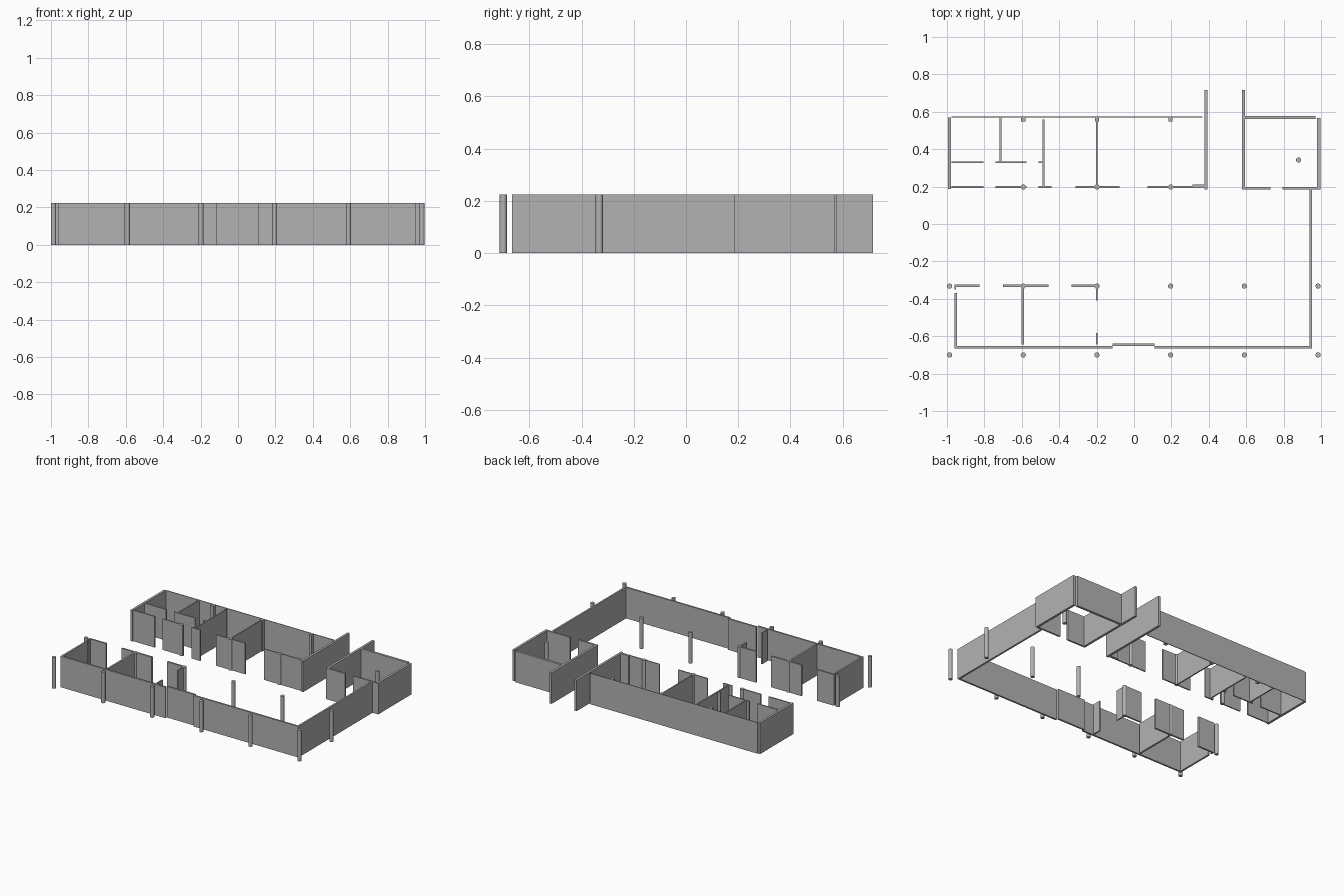
import bpy
import bmesh
from mathutils import Matrix, Vector

default_cube = bpy.data.objects.get("Cube")
if default_cube:
    bpy.data.objects.remove(default_cube, do_unlink=True)

HEIGHT = .225
THICK, MEDIUM, SLIM, SHEET = .017, .013, .009, .005
COLUMN_RADIUS = .0138

# Single plaster colour
plaster = bpy.data.materials.new("plaster_grey")
plaster.use_nodes = True
GREY = (.45, .45, .45, 1)
plaster.diffuse_color = GREY
plaster.node_tree.nodes["Principled BSDF"].inputs["Base Color"].default_value = GREY


def finish(name, mesh_builder):
    """Turn a bmesh into a named, coloured object."""
    mesh = bpy.data.meshes.new(name)
    mesh_builder.to_mesh(mesh)
    mesh_builder.free()
    mesh.materials.append(plaster)
    part = bpy.data.objects.new(name, mesh)
    bpy.context.scene.collection.objects.link(part)
    return part


def block(name, x_range, y_range):
    """Full-height box covering a rectangle of the floor plan."""
    builder = bmesh.new()
    size = Vector((x_range[1] - x_range[0], y_range[1] - y_range[0], HEIGHT))
    centre = Vector((sum(x_range), sum(y_range), HEIGHT)) / 2
    bmesh.ops.create_cube(
        builder, size=1,
        matrix=Matrix.Translation(centre) @ Matrix.Diagonal(size).to_4x4())
    return finish(name, builder)


def wall_across(name, y, thickness, *spans):
    """Wall pieces running left to right, with door gaps between the spans."""
    for span in spans:
        block(name, span, (y - thickness / 2, y + thickness / 2))


def wall_deep(name, x, thickness, *spans):
    """Wall pieces running front to back, with door gaps between the spans."""
    for span in spans:
        block(name, (x - thickness / 2, x + thickness / 2), span)


def column(name, x, y):
    """Round structural column."""
    builder = bmesh.new()
    bmesh.ops.create_cone(
        builder, cap_ends=True, segments=24,
        radius1=COLUMN_RADIUS, radius2=COLUMN_RADIUS, depth=HEIGHT,
        matrix=Matrix.Translation((x, y, HEIGHT / 2)))
    part = finish(name, builder)
    bpy.ops.object.select_all(action="DESELECT")
    part.select_set(True)
    bpy.context.view_layer.objects.active = part
    bpy.ops.object.shade_smooth_by_angle()


# Rear wing: outer shell
wall_deep("rear_wing_end_wall", -.986, THICK, (.187, .57))
wall_across("rear_wing_back_wall", .573, SHEET, (-.977, .367))
wall_deep("passage_wall_inner", .385, THICK, (.185, .717))

# Rear wing: rooms and corridor fronts
wall_across("rear_wing_front_wall", .198, SLIM,
            (-.977, -.805), (-.74, -.575), (-.51, -.44),
            (-.313, -.078), (.072, .38))
wall_across("rear_wing_front_return", .206, SLIM, (.313, .38))
wall_across("small_room_wall", .33, SLIM,
            (-.977, -.805), (-.74, -.575), (-.51, -.484))
wall_deep("small_room_divider", -.714, SLIM, (.33, .573))
wall_deep("middle_room_divider", -.484, SLIM, (.198, .56))
wall_deep("large_room_divider", -.2, SLIM, (.198, .573))

# Corner room behind the passage
wall_deep("passage_wall_outer", .585, THICK, (.185, .717))
wall_across("corner_room_back_wall", .569, THICK, (.59, .97))
wall_deep("corner_room_side_wall", .988, THICK, (.185, .568))
wall_across("corner_room_front_wall", .19, MEDIUM, (.577, .73), (.795, .996))

# Main hall: outer shell with a recessed entrance
wall_deep("hall_side_wall", .945, MEDIUM, (-.666, .185))
wall_across("hall_front_wall", -.66, MEDIUM, (-.96, -.115), (.11, .951))
wall_across("entrance_panel", -.645, MEDIUM, (-.115, .11))
wall_deep("hall_end_wall", -.952, MEDIUM, (-.666, -.37))

# Front rooms
wall_across("front_room_wall", -.33, MEDIUM,
            (-.96, -.826), (-.7, -.457), (-.334, -.19))
wall_deep("front_room_wall_stub", -.955, SLIM, (-.35, -.33))
wall_deep("front_room_divider", -.594, MEDIUM, (-.645, -.33))
wall_deep("front_office_divider", -.2, SLIM, (-.41, -.33), (-.645, -.583))

# Column grid: six bays along the front, three along the rear wing
BAY = .394
for bay in range(6):
    x = -.986 + BAY * bay
    column("outer_column", x, -.7)
    column("hall_column", x, -.332)
    if bay in (1, 2, 3):
        column("corridor_column", x, .198)
        block("back_wall_pier", (x - .011, x + .011), (.547, .575))
column("corner_room_column", .88, .342)
